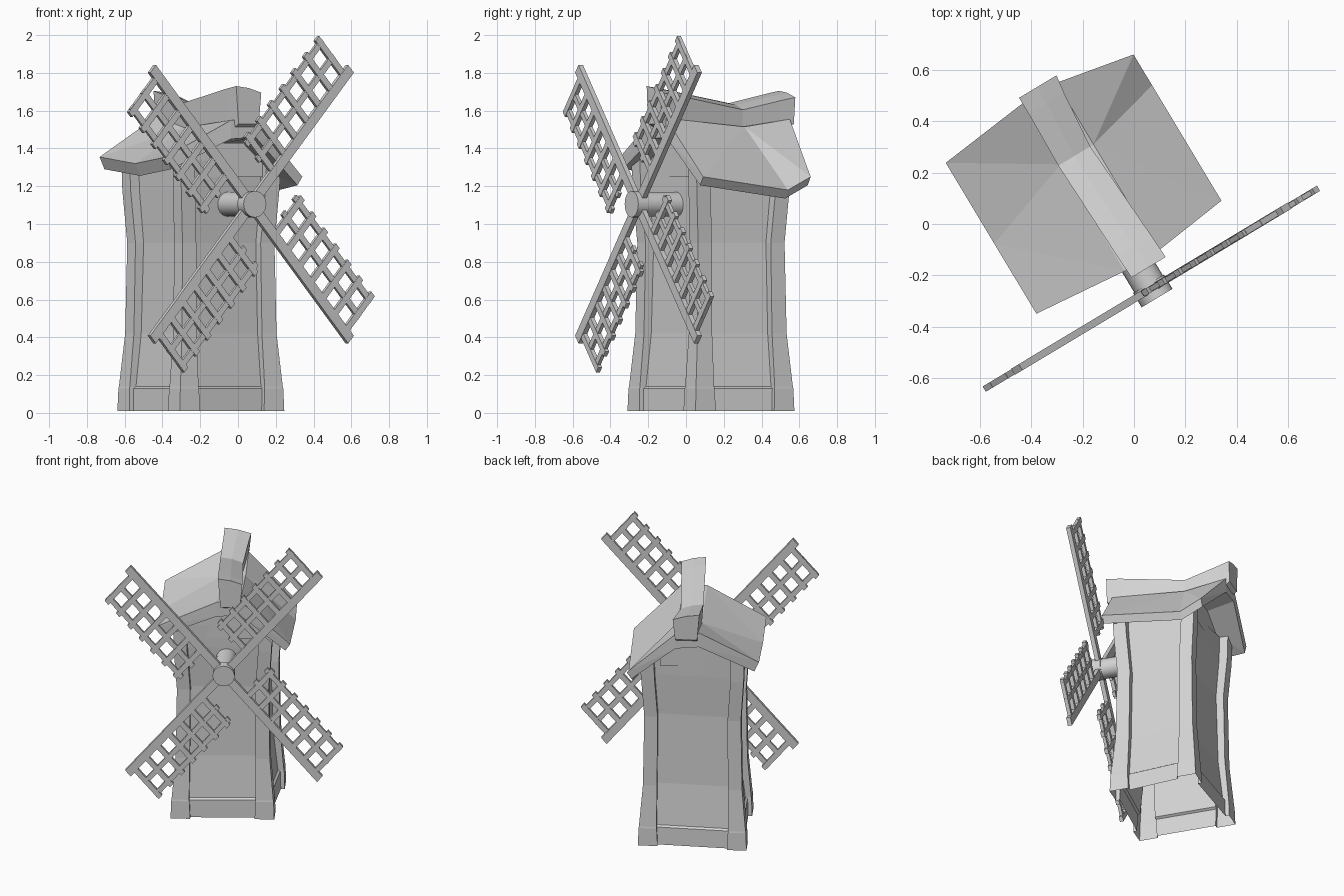
import bpy, bmesh, math
from mathutils import Matrix, Vector

cube = bpy.data.objects.get("Cube")
if cube:
    bpy.data.objects.remove(cube, do_unlink=True)

grey = bpy.data.materials.new("plain_grey")
grey.use_nodes = True
grey.diffuse_color = (0.65, 0.65, 0.65, 1)
grey.node_tree.nodes["Principled BSDF"].inputs["Base Color"].default_value = (0.65, 0.65, 0.65, 1)

# The whole mill is turned about the vertical axis
MILL = Matrix.Translation((-0.19, 0.15, 0)) @ Matrix.Rotation(math.radians(31), 4, "Z")


def finish(name, bm, smooth=False):
    bmesh.ops.recalc_face_normals(bm, faces=bm.faces)
    me = bpy.data.meshes.new(name)
    bm.to_mesh(me)
    bm.free()
    me.materials.append(grey)
    ob = bpy.data.objects.new(name, me)
    ob.matrix_world = MILL
    bpy.context.collection.objects.link(ob)
    if smooth:
        bpy.ops.object.select_all(action="DESELECT")
        ob.select_set(True)
        bpy.context.view_layer.objects.active = ob
        bpy.ops.object.shade_smooth_by_angle(angle=math.radians(40))


def loft(bm, rings, caps=True):
    """Skin a list of equal closed rings."""
    vs = [[bm.verts.new(p) for p in ring] for ring in rings]
    n = len(vs[0])
    for a, b in zip(vs, vs[1:]):
        for i in range(n):
            j = (i + 1) % n
            bm.faces.new((a[i], a[j], b[j], b[i]))
    if caps:
        bm.faces.new(vs[0])
        bm.faces.new(vs[-1])
    return vs


def box(bm, x0, x1, y0, y1, z0, z1):
    loft(bm, [[(x0, y0, z), (x1, y0, z), (x1, y1, z), (x0, y1, z)] for z in (z0, z1)])


# Tower skin, open underneath: four corner posts with recessed walls and foot boards
# Profile: height, half width, post width, wall recess
PROFILE = [(0.01, 0.322, 0.125, 0.025), (0.13, 0.318, 0.115, 0.025), (0.14, 0.316, 0.112, 0.038),
           (0.42, 0.292, 0.09, 0.045), (0.9, 0.284, 0.085, 0.05), (1.18, 0.303, 0.085, 0.055),
           (1.26, 0.306, 0.085, 0.055)]
CENTRE = Vector((-0.015, -0.012, 0))
# The corners lean out unevenly: front right, front left, back left, back right
LEAN = [Vector(p) for p in ((0, 0, 0), (0.015, 0.025, 0), (0.05, -0.03, 0), (0, 0, 0))]
bm = bmesh.new()
rings = []
for z, a, w, d in PROFILE:
    side = [(-a, -a), (w - a, -a), (w - a, d - a), (a - w, d - a), (a - w, -a)]
    ring = []
    for k in range(4):
        turn = Matrix.Rotation(k * math.pi / 2, 3, "Z")
        for i, (x, y) in enumerate(side):
            ring.append(turn @ Vector((x, y, z)) + CENTRE + LEAN[(k + (i > 2)) % 4])
    rings.append(ring)
for p in rings[-1]:  # the top follows the lopsided roof
    p.z = 1.42 - 0.85 * max(0, p.x - 0.1) - 0.42 * max(0, -0.05 - p.x)
loft(bm, rings, caps=False)
finish("tower", bm)

# Gable walls under the roof
for name, y in (("front_gable", -0.255), ("back_gable", 0.225)):
    bm = bmesh.new()
    bm.faces.new([bm.verts.new((x, y, z)) for x, z in
                  ((-0.23, 1.25), (0.22, 1.25), (0.22, 1.32), (0.1, 1.43), (-0.05, 1.43), (-0.23, 1.345))])
    finish(name, bm)

# Sagging roof: each slice holds y and height from the right eave to the left eave
ROOF = [((-0.33, -0.365, -0.365, -0.324), (1.355, 1.55, 1.56, 1.25)),
        ((-0.012, 0.12, 0.12, 0.2), (1.32, 1.51, 1.515, 1.18)),
        ((0.355, 0.4, 0.4, 0.34), (1.355, 1.57, 1.555, 1.25))]
bm = bmesh.new()
rings = []
for ys, zs in ROOF:
    top = [Vector(p) for p in zip((-0.42, -0.04, 0.11, 0.424), ys, zs)]
    drop = [Vector(p) for p in ((0.03, 0, -0.065), (0, 0, -0.1), (0, 0, -0.1), (-0.03, 0, -0.045))]
    rings.append(top + [p + q for p, q in zip(reversed(top), reversed(drop))])
slices = loft(bm, rings, caps=False)
for r in (slices[0], slices[-1]):
    for i in range(3):
        bm.faces.new((r[i], r[i + 1], r[6 - i], r[7 - i]))
bmesh.ops.triangulate(bm, faces=bm.faces)
finish("roof", bm)

# Ridge beam, bowed so both ends rise
bm = bmesh.new()
rings = []
for y, x0, x1, z0, z1 in ((-0.4, -0.03, 0.125, 1.53, 1.72), (-0.3, -0.035, 0.12, 1.48, 1.705),
                          (0.12, -0.05, 0.095, 1.44, 1.63), (0.35, -0.045, 0.115, 1.48, 1.68),
                          (0.425, -0.045, 0.125, 1.53, 1.695)):
    rings.append([(x0 + 0.015, y, z0), (x1 - 0.015, y, z0), (x1, y, z1 - 0.025),
                  ((x0 + x1) / 2, y, z1), (x0, y, z1 + 0.01)])
loft(bm, rings)
finish("ridge_beam", bm)

# Axle and hub
HX, HZ = 0.014, 1.105
for name, radius, y0, y1 in (("axle", 0.065, -0.5, -0.22), ("hub", 0.07, -0.52, -0.455)):
    bm = bmesh.new()
    bmesh.ops.create_cone(bm, cap_ends=True, segments=24, radius1=radius, radius2=radius,
                          depth=y1 - y0)
    bm.transform(Matrix.Translation((HX, (y0 + y1) / 2, HZ)) @ Matrix.Rotation(math.pi / 2, 4, "X"))
    finish(name, bm, smooth=True)

# Four lattice sails: spar on one edge, two rails and seven rungs
for k, name in enumerate(("upper_left", "upper_right", "lower_right", "lower_left")):
    bm = bmesh.new()
    box(bm, 0.03, 0.88, -0.014, 0.014, -0.025, 0.025)
    for p in (0.115, 0.215):
        box(bm, 0.17, 0.848, -0.01, 0.01, p - 0.015, p + 0.015)
    for i in range(7):
        s = 0.83 - 0.104 * i
        box(bm, s - 0.016, s + 0.016, -0.012, 0.012, 0, 0.247)
    turn = Matrix.Rotation(-math.radians(45 + 90 * k), 4, "Y")
    stretch = Matrix.Diagonal((0.982, 1, 1.152, 1))
    bm.transform(Matrix.Translation((HX, -0.477, HZ)) @ stretch @ turn)
    finish(f"{name}_sail", bm)
